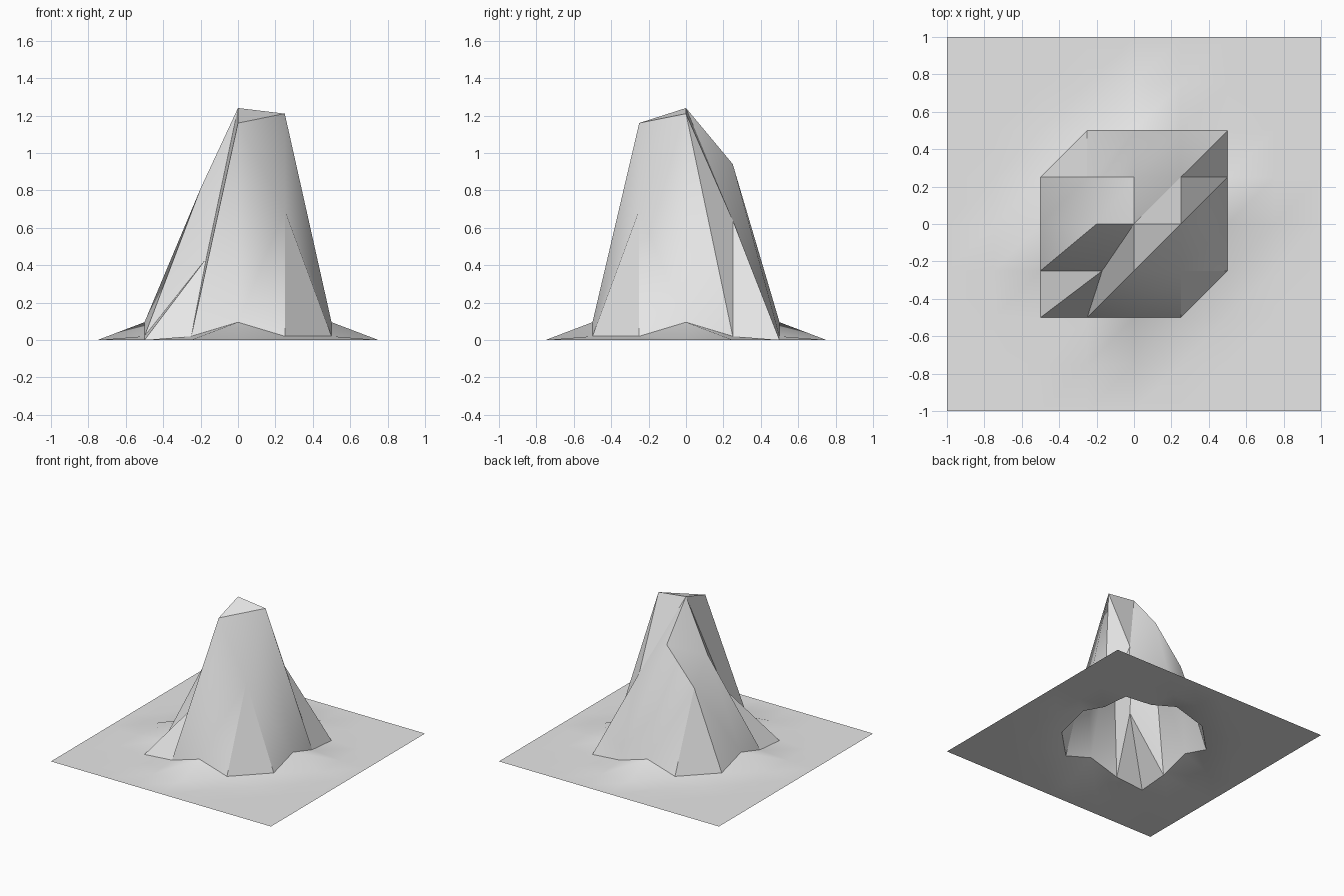
import bpy, bmesh, math

if "Cube" in bpy.data.objects:
    bpy.data.objects.remove(bpy.data.objects["Cube"], do_unlink=True)

STEP, HALF = 0.25, 4

# Heights of the steep core, keyed by grid column and row from the centre
core = {
    (-1, 1): 0.65, (0, 1): 0.94, (1, 1): 0.64,
    (-1, 0): 0.81, (0, 0): 1.24, (1, 0): 1.21,
    (-1, -1): 0.435, (0, -1): 1.16, (1, -1): 0.695,
}
# Heights of the foot, the same on all four sides
foot = {(0, 2): 0.095, (1, 2): 0.02}
# Sideways pull on the two points of the gully
pull = {(-1, 0): 0.05, (-1, -1): 0.08}


def point(i, j):
    z = core.get((i, j))
    if z is None:
        z = foot.get(tuple(sorted((abs(i), abs(j)))), 0.0)
    return (i * STEP + pull.get((i, j), 0.0), j * STEP, z)


# Terrain sheet: a square grid, every cell split along the same diagonal
bm = bmesh.new()
span = range(-HALF, HALF + 1)
grid = {(i, j): bm.verts.new(point(i, j)) for i in span for j in span}
for i in range(-HALF, HALF):
    for j in range(-HALF, HALF):
        a, b = grid[i, j], grid[i + 1, j]
        c, d = grid[i + 1, j + 1], grid[i, j + 1]
        bm.faces.new((a, b, c))
        bm.faces.new((a, c, d))
mesh = bpy.data.meshes.new("mountain_terrain")
bm.to_mesh(mesh)
bm.free()
terrain = bpy.data.objects.new("mountain_terrain", mesh)
bpy.context.collection.objects.link(terrain)

# Plain rock colour
rock = bpy.data.materials.new("light_grey_rock")
rock.use_nodes = True
colour = (0.8, 0.8, 0.8, 1.0)
rock.diffuse_color = colour
rock.node_tree.nodes["Principled BSDF"].inputs["Base Color"].default_value = colour
mesh.materials.append(rock)

# Soft slopes with sharp ridges
bpy.ops.object.select_all(action="DESELECT")
terrain.select_set(True)
bpy.context.view_layer.objects.active = terrain
bpy.ops.object.shade_smooth_by_angle(angle=math.radians(30))
